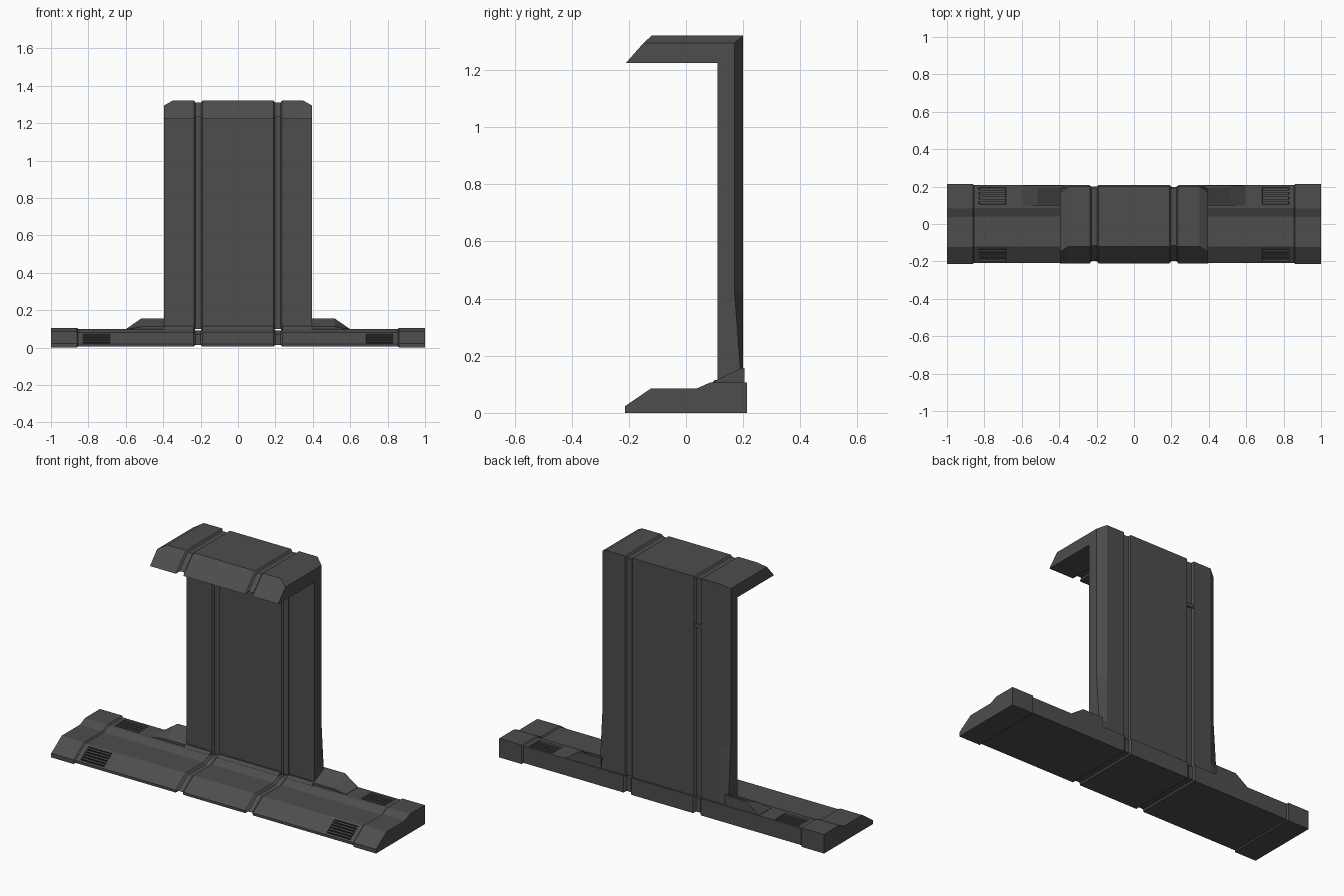
import bpy, bmesh
from mathutils import Vector

if "Cube" in bpy.data.objects:
    bpy.data.objects.remove(bpy.data.objects["Cube"])

mat = bpy.data.materials.new("dark_grey")
mat.diffuse_color = (0.075, 0.075, 0.075, 1)
mat.use_nodes = True
mat.node_tree.nodes["Principled BSDF"].inputs["Base Color"].default_value = mat.diffuse_color


def inset(profile, d):
    """Offset a closed (y, z) outline inwards by d."""
    p = [Vector(q) for q in profile]
    n = len(p)
    area = sum(p[i].x * p[(i + 1) % n].y - p[(i + 1) % n].x * p[i].y for i in range(n))
    s = 1 if area > 0 else -1

    def normal(a, b):
        e = (b - a).normalized()
        return Vector((-e.y, e.x)) * s
    out = []
    for i in range(n):
        a, b = normal(p[i - 1], p[i]), normal(p[i], p[(i + 1) % n])
        out.append(p[i] + (a + b) * (d / (1 + a.dot(b))))
    return out


def loft(name, stations):
    """Skin matching (y, z) outlines placed along x."""
    bm = bmesh.new()
    rows = [[bm.verts.new((x, q[0], q[1])) for q in prof] for x, prof in stations]
    n = len(rows[0])
    for a, b in zip(rows, rows[1:]):
        for i in range(n):
            j = (i + 1) % n
            bm.faces.new((a[i], a[j], b[j], b[i]))
    bm.faces.new(rows[0])
    bm.faces.new(rows[-1][::-1])
    bmesh.ops.recalc_face_normals(bm, faces=bm.faces)
    me = bpy.data.meshes.new(name)
    bm.to_mesh(me)
    bm.free()
    me.materials.append(mat)
    ob = bpy.data.objects.new(name, me)
    bpy.context.collection.objects.link(ob)
    return ob


def symmetric(half):
    """Mirror stations listed from the centre outwards."""
    return [(-x, p) for x, p in reversed(half)] + half


def mirror_x(ob):
    ob.modifiers.new("mirror", 'MIRROR').use_axis[0] = True


def slope(t, depth=0.0):
    """Point on the sloped front of the base, sunk by depth."""
    return (-0.208 + 0.088 * t + 0.563 * depth, 0.02 + 0.06 * t - 0.826 * depth)


def base_profile(depth):
    return [(-0.208, 0.006), (-0.208, 0.02), slope(0.1), slope(0.12, depth),
            slope(0.88, depth), slope(0.9), (-0.12, 0.08), (0.04, 0.08),
            (0.085, 0.1), (0.105, 0.1), (0.107, 0.1 - depth),
            (0.193, 0.1 - depth), (0.195, 0.1), (0.208, 0.1), (0.208, 0.006)]


# Base beam with two grooves, sunken vents and thicker end caps
body, vent = base_profile(0), base_profile(0.012)
groove, cap = inset(body, 0.009), inset(body, -0.006)
loft("base", symmetric([(0.190, body), (0.200, groove), (0.228, groove), (0.238, body),
                        (0.685, body), (0.688, vent), (0.827, vent), (0.83, body),
                        (0.855, body), (0.862, cap), (1.0, cap)]))

# Upright panel and canopy in one bracket outline, chamfered at the ends
full = [(0.11, 0.09), (0.11, 1.225), (-0.21, 1.225), (-0.12, 1.32), (0.2, 1.32),
        (0.2, 0.42), (0.2, 0.15), (0.2, 0.09)]
end = [(0.11, 0.09), (0.11, 1.225), (-0.21, 1.225), (-0.148, 1.295), (0.17, 1.295),
       (0.17, 0.42), (0.19, 0.15), (0.2, 0.09)]
cut = inset(full, 0.009)
loft("upright_and_canopy", symmetric([(0.190, full), (0.198, cut), (0.228, cut),
                                      (0.236, full), (0.35, full), (0.395, end)]))

# Small bridge across one rear groove
loft("groove_bridge", [(x, [(0.18, 1.04), (0.2, 1.04), (0.2, 1.06), (0.18, 1.06)])
                       for x in (-0.234, -0.192)])

# Foot strip where the upright meets the base
for i, (a, b) in enumerate([(-0.395, -0.238), (-0.19, 0.19), (0.238, 0.395)]):
    loft(f"foot_strip_{i}", [(x, [(0.085, 0.098), (0.1, 0.115), (0.12, 0.115), (0.12, 0.098)])
                             for x in (a, b)])

# Wedge fairings beside the upright
wedge = [(0.1, 0.095), (0.1, 0.112), (0.195, 0.157), (0.205, 0.157), (0.205, 0.095)]
low = [(0.1, 0.095), (0.1, 0.101), (0.195, 0.102), (0.205, 0.102), (0.205, 0.095)]
mirror_x(loft("side_fairing", [(0.38, wedge), (0.515, wedge), (0.595, low)]))

# Front vent slats lying along the slope
for i in range(5):
    t = 0.17 + i * 0.15
    quad = [slope(t, 0.013), slope(t, 0.001), slope(t + 0.08, 0.001), slope(t + 0.08, 0.013)]
    mirror_x(loft(f"front_vent_slat_{i}", [(0.686, quad), (0.829, quad)]))

# Rear vent slats on the flat top
for i in range(3):
    y = 0.121 + i * 0.024
    quad = [(y, 0.087), (y, 0.099), (y + 0.012, 0.099), (y + 0.012, 0.087)]
    mirror_x(loft(f"rear_vent_slat_{i}", [(0.686, quad), (0.829, quad)]))
